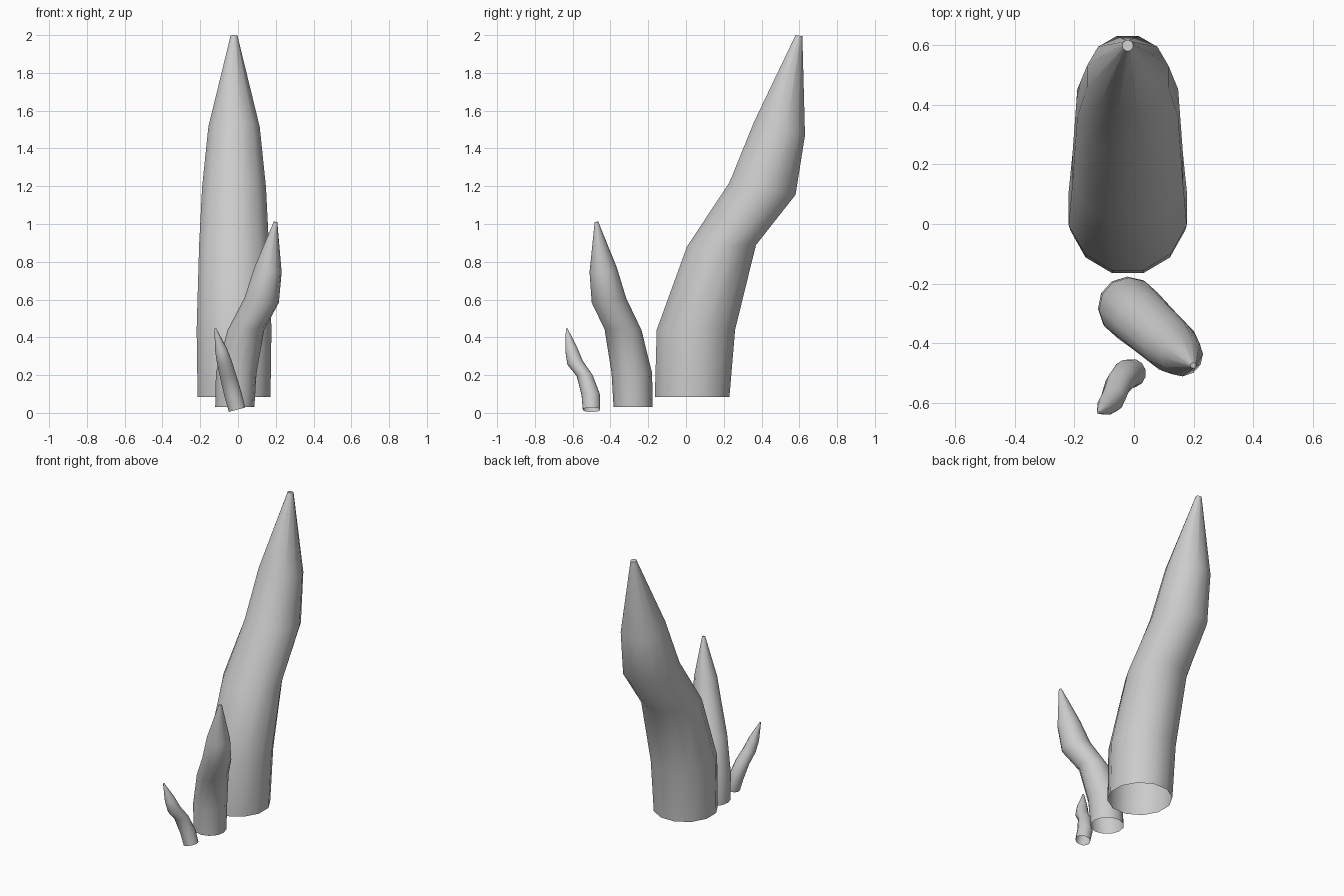
import bpy, bmesh, math
from mathutils import Matrix, Vector

if "Cube" in bpy.data.objects:
    bpy.data.objects.remove(bpy.data.objects["Cube"])

SIDES = 12
# Spike cross-sections: half width, front (y, z), back (y, z)
RINGS = [
    (0.193, (-0.165, 0.085), (0.230, 0.085)),
    (0.198, (-0.155, 0.440), (0.260, 0.440)),
    (0.185, (0.005, 0.880), (0.370, 0.888)),
    (0.169, (0.230, 1.220), (0.580, 1.155)),
    (0.136, (0.360, 1.540), (0.630, 1.470)),
    (0.018, (0.580, 2.000), (0.616, 1.994)),
]
BASE = Vector((0, 0.0325, 0.085))


def spike(name, location, scale, turn, lean=0):
    """Curved tapering spike, open at the base and capped at the tip."""
    bm = bmesh.new()
    loops = []
    fit = 1 / math.cos(math.pi / SIDES)
    for w, f, b in RINGS:
        front, back = Vector((0, *f)), Vector((0, *b))
        mid, half = (front + back) / 2 - BASE, (back - front) / 2 * fit
        loop = []
        for i in range(SIDES):
            a = 2 * math.pi * (i + 0.5) / SIDES
            loop.append(bm.verts.new(mid + half * math.sin(a) + Vector((w * fit * math.cos(a), 0, 0))))
        loops.append(loop)
    for lo, hi in zip(loops, loops[1:]):
        for i in range(SIDES):
            j = (i + 1) % SIDES
            bm.faces.new((lo[i], lo[j], hi[j], hi[i]))
    bm.faces.new(loops[-1])
    bm.transform(Matrix.Translation(location)
                 @ Matrix.Rotation(math.radians(lean), 4, 'Y')
                 @ Matrix.Rotation(math.radians(turn), 4, 'Z')
                 @ Matrix.Scale(scale, 4))
    mesh = bpy.data.meshes.new(name)
    bm.to_mesh(mesh)
    bm.free()
    obj = bpy.data.objects.new(name, mesh)
    bpy.context.collection.objects.link(obj)
    bpy.ops.object.select_all(action='DESELECT')
    obj.select_set(True)
    bpy.context.view_layer.objects.active = obj
    bpy.ops.object.shade_smooth_by_angle(angle=math.radians(40))
    return obj


# Three spikes of decreasing size
spike("large_spike", (-0.021, 0.0325, 0.085), 1.0, 0)
spike("medium_spike", (-0.017, -0.28, 0.03), 0.513, -132)
spike("small_spike", (-0.005, -0.5, 0.017), 0.233, 180, -15)
